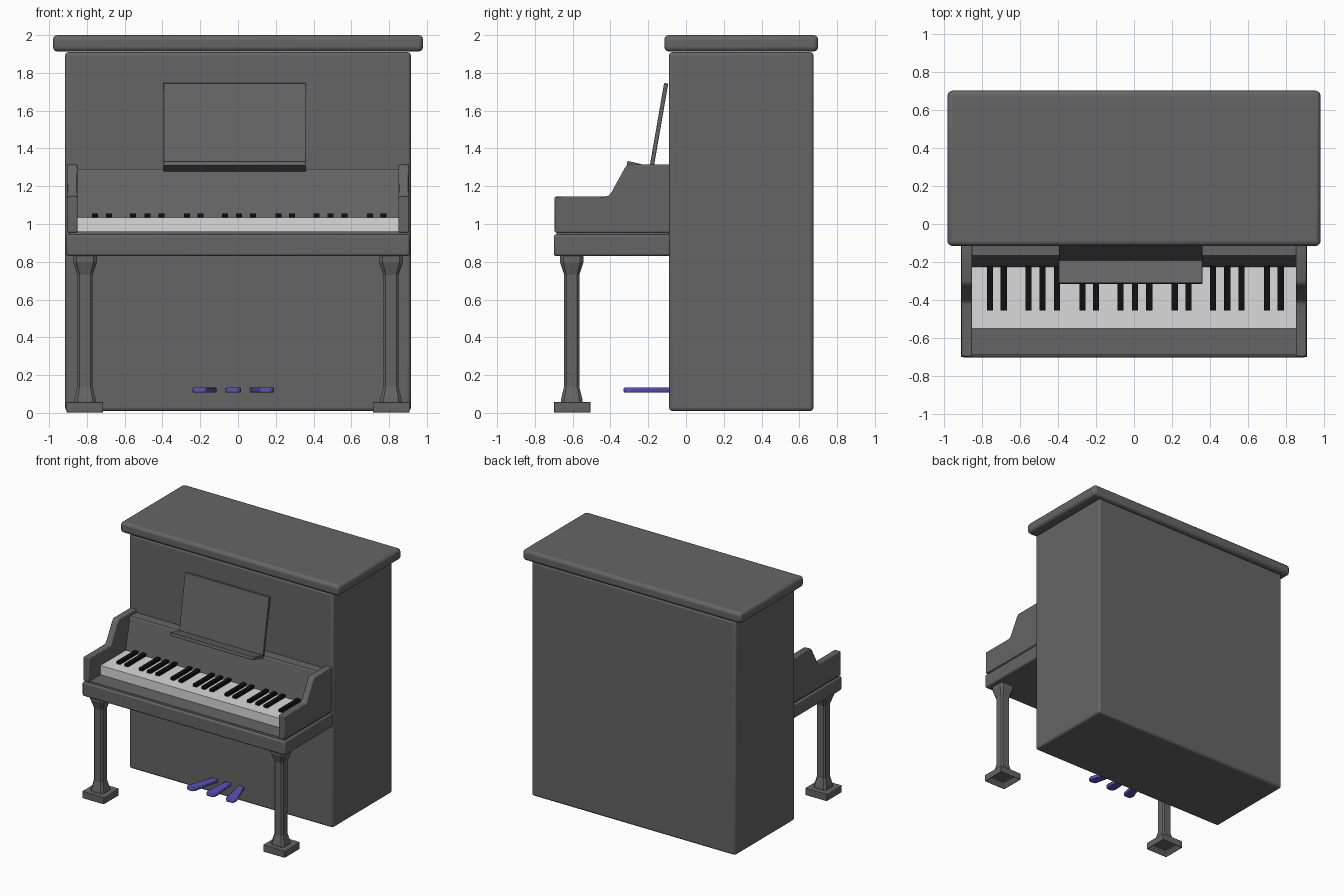
import bpy, bmesh, math
from mathutils import Matrix, Vector

cube = bpy.data.objects.get("Cube")
if cube:
    bpy.data.objects.remove(cube, do_unlink=True)


def material(name, rgb):
    m = bpy.data.materials.new(name)
    m.use_nodes = True
    m.diffuse_color = (*rgb, 1)
    m.node_tree.nodes["Principled BSDF"].inputs["Base Color"].default_value = (*rgb, 1)
    return m


CASE = material("charcoal case", (0.13, 0.13, 0.13))
IVORY = material("white keys", (0.7, 0.7, 0.7))
EBONY = material("black keys", (0.005, 0.005, 0.005))
BLUE = material("blue pedals", (0.10, 0.09, 0.45))


def finish(name, bm, mat, bevel=0, segments=3):
    bmesh.ops.recalc_face_normals(bm, faces=bm.faces)
    mesh = bpy.data.meshes.new(name)
    bm.to_mesh(mesh)
    bm.free()
    mesh.materials.append(mat)
    ob = bpy.data.objects.new(name, mesh)
    bpy.context.collection.objects.link(ob)
    if bevel:
        mod = ob.modifiers.new("rounded edges", "BEVEL")
        mod.width = bevel
        mod.segments = segments
        mod.limit_method = "ANGLE"
        bpy.context.view_layer.objects.active = ob
        bpy.ops.object.select_all(action="DESELECT")
        ob.select_set(True)
        bpy.ops.object.shade_smooth_by_angle(angle=math.radians(35))
    return ob


def add_box(bm, x, y, z):
    centre = Vector([(a + b) / 2 for a, b in (x, y, z)])
    size = Vector([b - a for a, b in (x, y, z)])
    bmesh.ops.create_cube(bm, size=1, matrix=Matrix.Translation(centre) @ Matrix.Diagonal((*size, 1)))


def box(name, x, y, z, mat=CASE, bevel=0, segments=3):
    bm = bmesh.new()
    add_box(bm, x, y, z)
    return finish(name, bm, mat, bevel, segments)


def extrude_side(name, profile, x0, x1, mat=CASE, bevel=0):
    """Sweep a (y, z) outline along x."""
    bm = bmesh.new()
    face = bm.faces.new([bm.verts.new((x0, y, z)) for y, z in profile])
    new = bmesh.ops.extrude_face_region(bm, geom=[face])["geom"]
    bmesh.ops.translate(bm, vec=(x1 - x0, 0, 0), verts=[v for v in new if isinstance(v, bmesh.types.BMVert)])
    return finish(name, bm, mat, bevel, 2)


def slab(start, end, thick):
    """Outline of a thin board seen from the side, centred on a line."""
    a, b = Vector(start), Vector(end)
    d = (b - a).normalized()
    n = Vector((-d.y, d.x)) * thick / 2
    return [a + n, b + n, b - n, a - n]


# Case and lid
box("case", (-0.915, 0.915), (-0.09, 0.675), (0.01, 1.91), bevel=0.018)
box("lid", (-0.98, 0.98), (-0.115, 0.7), (1.913, 2.0), bevel=0.025)

# Key bed and its side cheeks
box("key_bed", (-0.91, 0.91), (-0.7, -0.08), (0.83, 0.945), bevel=0.014)
cheek = [(-0.695, 0.955), (-0.695, 1.145), (-0.43, 1.145), (-0.41, 1.15), (-0.395, 1.167),
         (-0.325, 1.295), (-0.315, 1.308), (-0.3, 1.315), (-0.08, 1.315), (-0.08, 0.955)]
box("key_bed_seam", (-0.895, 0.895), (-0.685, -0.08), (0.94, 0.96))
for side, label in ((1, "left"), (-1, "right")):
    extrude_side(label + "_cheek", cheek, side * 0.85, side * 0.905, bevel=0.006)

# Sloping board behind the keys
extrude_side("fallboard", [(-0.225, 0.955), (-0.225, 1.035), (-0.172, 1.28), (-0.165, 1.29),
                           (-0.08, 1.29), (-0.08, 0.955)], -0.85, 0.85)

# Keys
box("white_keys", (-0.85, 0.85), (-0.548, -0.2), (0.955, 1.035), IVORY)
OCTAVE = 0.485
bm = bmesh.new()
pairs = [-0.72 + OCTAVE * k + o for k in range(4) for o in (-0.036, 0.036)]
triples = [-0.48 + OCTAVE * k + o for k in range(3) for o in (-0.075, 0, 0.075)]
for x in pairs + triples:
    add_box(bm, (x - 0.016, x + 0.016), (-0.455, -0.2), (1.03, 1.056))
finish("black_keys", bm, EBONY)

# Music desk and ledge
extrude_side("music_desk", slab((-0.182, 1.3), (-0.105, 1.745), 0.022), -0.395, 0.36, bevel=0.004)
extrude_side("music_ledge", slab((-0.312, 1.322), (-0.18, 1.29), 0.025), -0.395, 0.36, bevel=0.004)


# Legs: chamfered square post with flared ends
def leg(name, cx, cy):
    bm = bmesh.new()
    rings = []
    for z, r in ((0.055, 0.058), (0.075, 0.056), (0.14, 0.04), (0.73, 0.04), (0.8, 0.063), (0.835, 0.063)):
        c = r * 0.7
        outline = ((r, -c), (r, c), (c, r), (-c, r), (-r, c), (-r, -c), (-c, -r), (c, -r))
        rings.append([bm.verts.new((cx + x, cy + y, z)) for x, y in outline])
    for lo, hi in zip(rings, rings[1:]):
        for i in range(8):
            j = (i + 1) % 8
            bm.faces.new((lo[i], lo[j], hi[j], hi[i]))
    bm.faces.new(rings[0])
    bm.faces.new(rings[-1])
    finish(name, bm, CASE)


# Feet: blocks with a hollow underside
def foot(name, cx, cy):
    bm = bmesh.new()
    add_box(bm, (cx - 0.097, cx + 0.097), (cy - 0.097, cy + 0.097), (0, 0.058))
    base = min(bm.faces, key=lambda f: f.calc_center_median().z)
    bmesh.ops.inset_region(bm, faces=[base], thickness=0.04)
    bmesh.ops.translate(bm, vec=(0, 0, 0.035), verts=base.verts)
    finish(name, bm, CASE, 0.004, 2)


for side, label in ((1, "left"), (-1, "right")):
    leg(label + "_leg", side * 0.81, -0.605)
    foot(label + "_foot", side * 0.812, -0.602)

# Pedals, fanned out and widening toward the player
for label, back, front in (("right", -0.135, -0.2), ("middle", -0.025, -0.025), ("left", 0.085, 0.15)):
    bm = bmesh.new()
    outline = [(back - 0.025, -0.07), (front - 0.041, -0.29), (front - 0.036, -0.318), (front - 0.02, -0.33),
               (front + 0.02, -0.33), (front + 0.036, -0.318), (front + 0.041, -0.29), (back + 0.025, -0.07)]
    face = bm.faces.new([bm.verts.new((x, y, 0.108)) for x, y in outline])
    new = bmesh.ops.extrude_face_region(bm, geom=[face])["geom"]
    bmesh.ops.translate(bm, vec=(0, 0, 0.026), verts=[v for v in new if isinstance(v, bmesh.types.BMVert)])
    finish(label + "_pedal", bm, BLUE, 0.006, 2)
